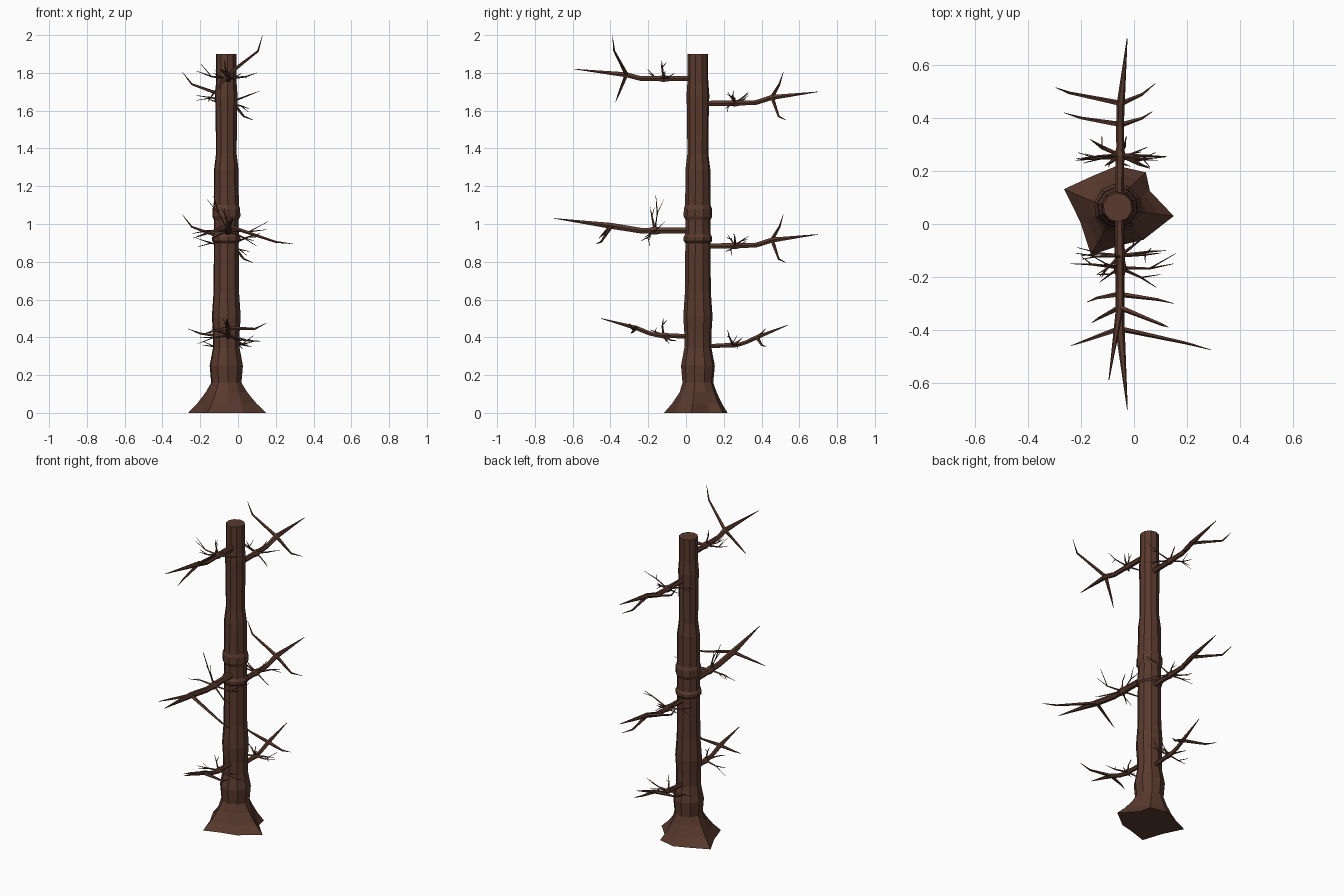
import bpy, bmesh, math, random
from mathutils import Vector

if "Cube" in bpy.data.objects:
    bpy.data.objects.remove(bpy.data.objects["Cube"])

random.seed(4)
CX, CY = -0.062, 0.063
bark = bpy.data.materials.new("bark")
bark.diffuse_color = (0.10, 0.042, 0.027, 1)
bark.use_nodes = True
bark.node_tree.nodes["Principled BSDF"].inputs["Base Color"].default_value = bark.diffuse_color


def finish(bm, name):
    bmesh.ops.recalc_face_normals(bm, faces=bm.faces)
    me = bpy.data.meshes.new(name)
    bm.to_mesh(me)
    bm.free()
    me.materials.append(bark)
    ob = bpy.data.objects.new(name, me)
    bpy.context.collection.objects.link(ob)
    return ob


def skin(bm, rings):
    """Bridge equal-sized rings of points and cap both ends."""
    rings = [[bm.verts.new(p) for p in r] for r in rings]
    n = len(rings[0])
    for a, b in zip(rings, rings[1:]):
        for i in range(n):
            bm.faces.new((a[i], a[(i + 1) % n], b[(i + 1) % n], b[i]))
    bm.faces.new(rings[0][::-1])
    bm.faces.new(rings[-1])


def limb(bm, pts, radii, sides=6):
    """Tapered tube through points."""
    pts = [Vector(p) for p in pts]
    rings = []
    for i, p in enumerate(pts):
        d = (pts[min(i + 1, len(pts) - 1)] - pts[max(i - 1, 0)]).normalized()
        ref = Vector((0, 0, 1)) if abs(d.z) < 0.9 else Vector((0, 1, 0))
        u = d.cross(ref).normalized()
        v = u.cross(d)
        rings.append([p + radii[i] * (math.cos(a) * u + math.sin(a) * v)
                      for a in (2 * math.pi * k / sides for k in range(sides))])
    skin(bm, rings)


def twig(bm, start, tip):
    """Thin kinked twig with one side shoot."""
    s, t = Vector(start), Vector(tip)
    L = (t - s).length
    j = lambda k: Vector([random.uniform(-k, k) * L for _ in range(3)])
    mid = s.lerp(t, 0.55) + j(0.07)
    limb(bm, [s, mid, t], [0.007, 0.004, 0.001], 4)
    side = s.lerp(t, 0.85) + j(0.25)
    limb(bm, [mid, side], [0.003, 0.001], 4)


def branch(name, path, forks, twigs, r=0.016):
    """Path: twig node, bend, fork node, tip; forks: (kink, tip)."""
    bm = bmesh.new()
    node, bend, fork, tip = [Vector(p) for p in path]
    root = Vector((-0.056, CY, node.z - (bend.z - node.z) * 0.7))
    side = (node - root).normalized() * 0.03
    limb(bm, [root, node - side, node, node + side, bend, fork, tip],
         [r, r, r * 1.3, r * 0.9, r * 0.9, r * 0.95, 0.0015])
    for kink, end in forks:
        limb(bm, [fork, kink, end], [0.011, 0.0055, 0.001], 5)
    for t in twigs:
        twig(bm, node, t)
    finish(bm, name)


# Trunk with flared root base
base = [(.15, .03), (.06, .125), (.045, .195), (-.064, .22), (-.16, .18),
        (-.264, .132), (-.204, .01), (-.162, -.117), (-.05, -.08), (.035, -.06)]
profile = [(.16, .082), (.25, .090), (.345, .072), (.42, .072), (.51, .078),
           (.64, .069), (.90, .067), (.91, .076), (.93, .076), (.945, .068),
           (1.02, .066), (1.04, .076), (1.08, .075), (1.10, .068),
           (1.29, .066), (1.37, .056), (1.60, .058), (1.68, .061),
           (1.76, .055), (1.90, .055)]


def circle(r):
    return [(CX + r * math.cos(math.radians(36 * k - 12)),
             CY + r * math.sin(math.radians(36 * k - 12))) for k in range(10)]


low = circle(.082)
rings = []
for z, f in ((0, 1), (.05, .6), (.11, .23)):
    rings.append([(c[0] + f * (b[0] - c[0]), c[1] + f * (b[1] - c[1]), z)
                  for b, c in zip(base, low)])
rings += [[(x, y, z) for x, y in circle(r)] for z, r in profile]
bm = bmesh.new()
skin(bm, rings)
finish(bm, "trunk")

# Back branches: upper and middle share one shape
for name, z in (("upper_back_branch", 1.64), ("middle_back_branch", .885)):
    branch(name,
           [(-.053, .26, z), (-.053, .37, z + .003), (-.05, .455, z + .03), (-.026, .70, z + .06)],
           [((-.245, .495, z + .10), (-.295, .515, z + .165)),
            ((.03, .49, z - .07), (.08, .53, z - .09))],
           [(.117, .253, z + .065), (-.22, .24, z + .04), (-.166, .32, z + .025),
            (-.03, .33, z + .05), (.06, .21, z - .03), (-.11, .22, z + .06)])
branch("lower_back_branch",
       [(-.053, .25, .36), (-.053, .32, .375), (-.05, .375, .40), (-.035, .54, .465)],
       [((-.20, .40, .42), (-.264, .42, .445)), ((.03, .40, .36), (.07, .425, .35))],
       [(.09, .24, .38), (-.19, .23, .36), (-.14, .30, .40),
        (-.03, .22, .44), (.05, .29, .36)], r=.013)

# Front branches
branch("upper_front_branch",
       [(-.053, -.12, 1.77), (-.053, -.24, 1.77), (-.053, -.315, 1.79), (-.095, -.59, 1.82)],
       [((.106, -.38, 1.915), (.13, -.39, 2.0)), ((-.13, -.355, 1.69), (-.16, -.373, 1.645))],
       [(.10, -.11, 1.80), (-.22, -.11, 1.81), (-.07, -.13, 1.87),
        (-.13, -.20, 1.80), (.02, -.06, 1.80)])
branch("middle_front_branch",
       [(-.053, -.165, .965), (-.053, -.24, .965), (-.053, -.395, .99), (-.025, -.70, 1.03)],
       [((.20, -.45, .905), (.29, -.475, .895)), ((-.18, -.44, .945), (-.238, -.46, .925))],
       [(-.13, -.16, 1.15), (-.09, -.19, 1.09), (.15, -.15, .97),
        (-.24, -.15, .95), (.085, -.24, .91), (-.13, -.22, .93)], r=.019)
branch("lower_front_branch",
       [(-.053, -.12, .41), (-.053, -.19, .42), (-.053, -.265, .45), (-.06, -.45, .50)],
       [((.09, -.285, .445), (.15, -.30, .475)), ((-.14, -.28, .43), (-.177, -.295, .42))],
       [(.12, -.10, .38), (-.20, -.12, .40), (-.08, -.12, .50),
        (-.14, -.19, .44), (.04, -.05, .38)], r=.014)
